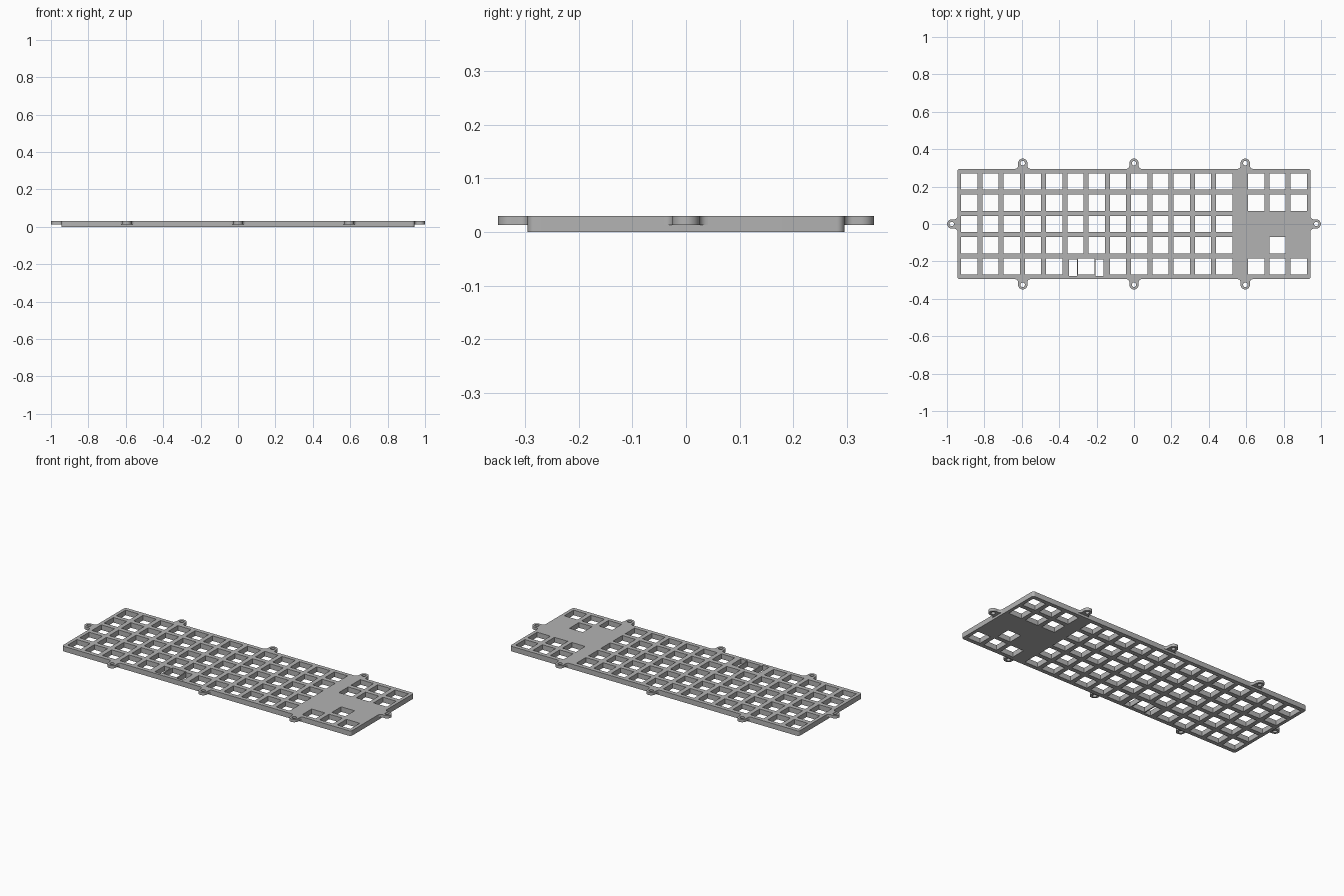
import bpy, bmesh, math

cube = bpy.data.objects.get("Cube")
if cube:
    bpy.data.objects.remove(cube, do_unlink=True)

PITCH, HOLE = 0.1136, 0.087
HALF_X, HALF_Y, TOP = 0.944, 0.295, 0.03
TAB_BOTTOM = 0.013

grey = bpy.data.materials.new("plate grey")
grey.use_nodes = True
colour = (0.45, 0.45, 0.45, 1)
grey.diffuse_color = colour
grey.node_tree.nodes["Principled BSDF"].inputs["Base Color"].default_value = colour


def rect(cx, cy, w, h):
    return [(cx + sx * w / 2, cy + sy * h / 2)
            for sx, sy in ((-1, -1), (1, -1), (1, 1), (-1, 1))]


def arc(cx, cy, r, start, end, steps):
    return [(cx + r * math.cos(math.radians(start + (end - start) * i / steps)),
             cy + r * math.sin(math.radians(start + (end - start) * i / steps)))
            for i in range(steps + 1)]


def cut_sheet(name, loops, z0, z1):
    """Extrude a filled outline (first loop) with holes (other loops)."""
    curve = bpy.data.curves.new(name, "CURVE")
    curve.dimensions, curve.fill_mode = "2D", "BOTH"
    curve.extrude = (z1 - z0) / 2
    for loop in loops:
        spline = curve.splines.new("POLY")
        spline.points.add(len(loop) - 1)
        for point, (x, y) in zip(spline.points, loop):
            point.co = (x, y, 0, 1)
        spline.use_cyclic_u = True
    temp = bpy.data.objects.new(name + " outline", curve)
    bpy.context.collection.objects.link(temp)
    graph = bpy.context.evaluated_depsgraph_get()
    mesh = bpy.data.meshes.new_from_object(temp.evaluated_get(graph))
    bpy.data.objects.remove(temp, do_unlink=True)
    bm = bmesh.new()
    bm.from_mesh(mesh)
    bmesh.ops.remove_doubles(bm, verts=bm.verts, dist=0.0001)
    bmesh.ops.translate(bm, verts=bm.verts, vec=(0, 0, (z0 + z1) / 2))
    bmesh.ops.recalc_face_normals(bm, faces=bm.faces)
    bm.to_mesh(mesh)
    bm.free()
    mesh.materials.clear()
    mesh.materials.append(grey)
    obj = bpy.data.objects.new(name, mesh)
    bpy.context.collection.objects.link(obj)
    bpy.ops.object.select_all(action="DESELECT")
    obj.select_set(True)
    bpy.context.view_layer.objects.active = obj
    bpy.ops.object.shade_smooth_by_angle(angle=math.radians(35))
    return obj


# Rounded plate outline
radius = 0.014
outline = []
for i, (sx, sy) in enumerate(((1, 1), (-1, 1), (-1, -1), (1, -1))):
    outline += arc(sx * (HALF_X - radius), sy * (HALF_Y - radius),
                   radius, i * 90, i * 90 + 90, 6)

# Main block of key holes, with a wide key in the front row
holes = []
for row in range(5):
    y = (2 - row) * PITCH
    for col in range(13):
        if not (row == 4 and col in (5, 6)):
            holes.append(rect((col - 7.75) * PITCH, y, HOLE, HOLE))
wide_x = -2.25 * PITCH
holes.append(rect(wide_x, -2 * PITCH, HOLE, HOLE))
for side in (-1, 1):
    holes.append(rect(wide_x + side * 0.071, -0.235, 0.042, 0.088))

# Right-hand cluster of key holes
for row, cols in ((0, (0, 1, 2)), (1, (0, 1, 2)), (3, (1,)), (4, (0, 1, 2))):
    for col in cols:
        holes.append(rect((col + 5.75) * PITCH, (2 - row) * PITCH, HOLE, HOLE))

cut_sheet("key_plate", [outline] + holes, 0, TOP)

# Mounting tabs: round ears with flared roots and a screw hole
EAR, FLARE, REACH = 0.025, 0.016, 0.03
tab = arc(EAR + FLARE, FLARE, FLARE, 270, 180, 6)
tab += arc(0, REACH, EAR, 0, 180, 16)
tab += arc(-EAR - FLARE, FLARE, FLARE, 0, -90, 6)
screw_hole = arc(0, REACH, 0.012, 0, 345, 23)

places = [(x, side * HALF_Y, 0 if side > 0 else 180)
          for side in (1, -1) for x in (-0.595, 0, 0.595)]
places += [(-HALF_X, 0, 90), (HALF_X, 0, -90)]
for i, (x, y, turn) in enumerate(places):
    ear = cut_sheet(f"mounting_tab_{i + 1}", [tab, screw_hole], TAB_BOTTOM, TOP)
    ear.location = (x, y, 0)
    ear.rotation_euler.z = math.radians(turn)
